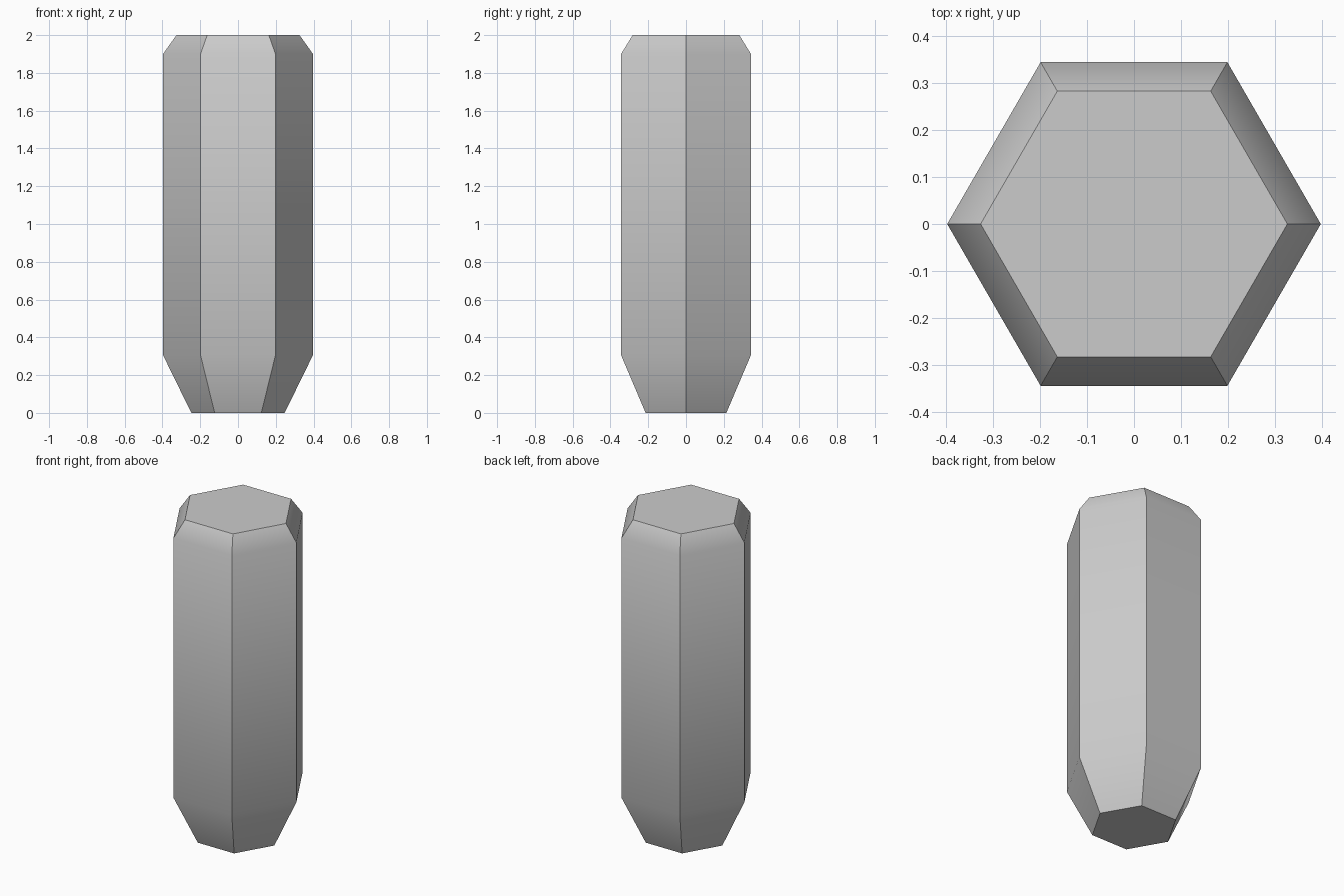
import bpy, bmesh
from math import cos, sin, pi, radians

if "Cube" in bpy.data.objects:
    bpy.data.objects.remove(bpy.data.objects["Cube"])

SIDES = 6
# (radius, height) profile from bottom to top
PROFILE = [(0.247, 0.0), (0.397, 0.306), (0.397, 1.9), (0.326, 2.0)]

# hexagonal body with a tapered foot and a chamfered top
bm = bmesh.new()
rings = [[bm.verts.new((r * cos(2 * pi * i / SIDES), r * sin(2 * pi * i / SIDES), z))
          for i in range(SIDES)] for r, z in PROFILE]
for low, high in zip(rings, rings[1:]):
    for i in range(SIDES):
        j = (i + 1) % SIDES
        bm.faces.new((low[i], low[j], high[j], high[i]))

# end caps
bm.faces.new(rings[0][::-1])
bm.faces.new(rings[-1])

mesh = bpy.data.meshes.new("hexagonal_post")
bm.to_mesh(mesh)
bm.free()
post = bpy.data.objects.new("hexagonal_post", mesh)
bpy.context.collection.objects.link(post)

# soft shading along the height, sharp hexagon edges
bpy.context.view_layer.objects.active = post
post.select_set(True)
bpy.ops.object.shade_smooth_by_angle(angle=radians(40))
